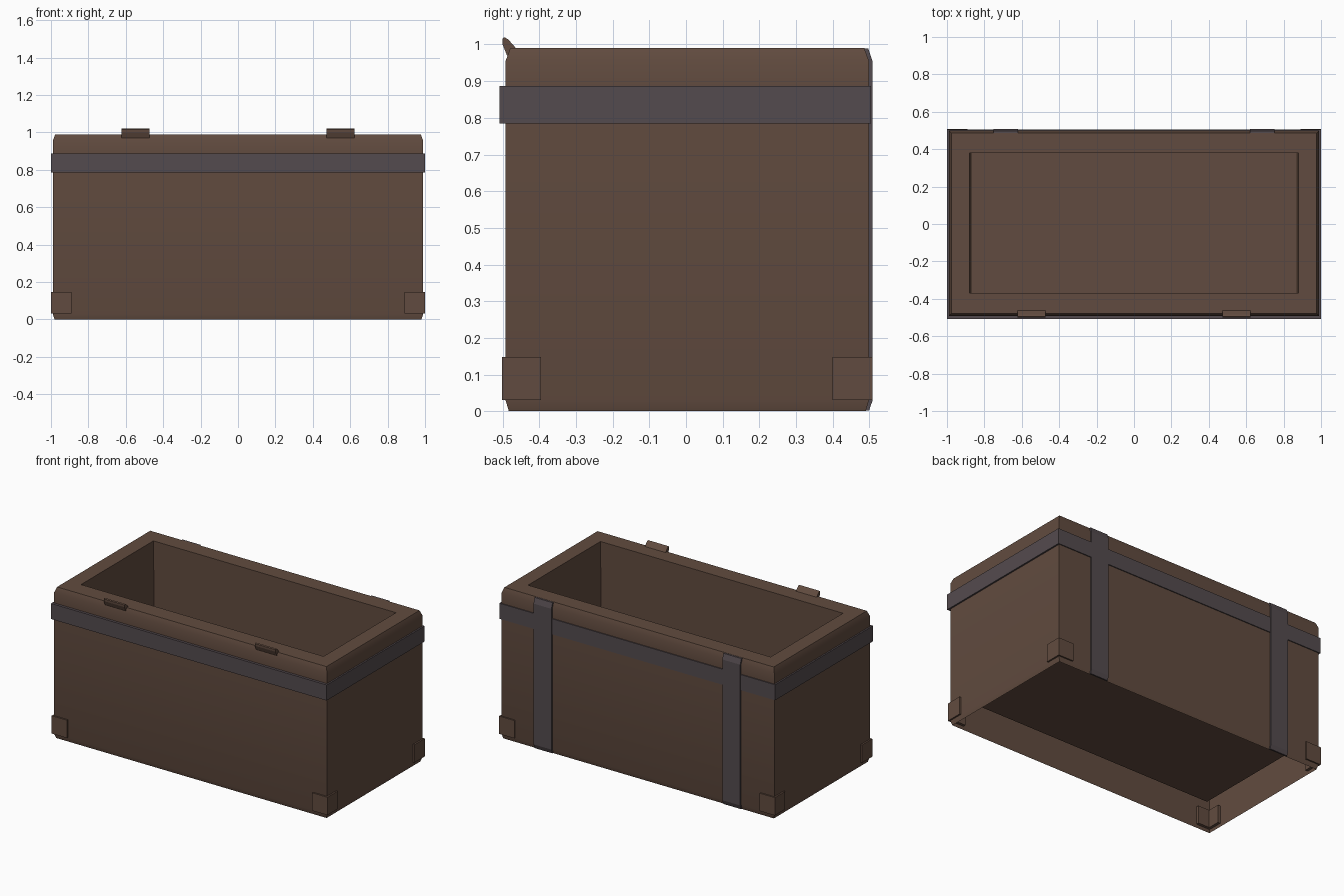
import bpy, bmesh, math

if "Cube" in bpy.data.objects:
    bpy.data.objects.remove(bpy.data.objects["Cube"])

def mat(name, rgb):
    m = bpy.data.materials.new(name)
    m.diffuse_color = (*rgb, 1)
    m.use_nodes = True
    m.node_tree.nodes["Principled BSDF"].inputs["Base Color"].default_value = m.diffuse_color
    return m

WOOD = mat("brown wood", (0.121, 0.071, 0.050))
METAL = mat("grey metal", (0.088, 0.070, 0.077))

X, Y0, Y1 = 0.99, -0.492, 0.499   # outer body extents


def finish(name, bm, material, smooth=False, recalc=True):
    if recalc:
        bmesh.ops.recalc_face_normals(bm, faces=bm.faces)
    me = bpy.data.meshes.new(name)
    bm.to_mesh(me)
    bm.free()
    me.materials.append(material)
    ob = bpy.data.objects.new(name, me)
    bpy.context.collection.objects.link(ob)
    if smooth:
        bpy.ops.object.select_all(action='DESELECT')
        ob.select_set(True)
        bpy.context.view_layer.objects.active = ob
        bpy.ops.object.shade_smooth_by_angle(angle=math.radians(40))
    return ob


def ring(bm, x, y0, y1, z):
    return [bm.verts.new(p) for p in ((-x, y0, z), (x, y0, z), (x, y1, z), (-x, y1, z))]


def bridge(bm, rings):
    for a, b in zip(rings, rings[1:]):
        for i in range(4):
            j = (i + 1) % 4
            bm.faces.new((a[i], a[j], b[j], b[i]))


def prism(name, lower, upper, material):
    # closed solid between two matching outlines
    bm = bmesh.new()
    a = [bm.verts.new(p) for p in lower]
    b = [bm.verts.new(p) for p in upper]
    n = len(a)
    for i in range(n):
        j = (i + 1) % n
        bm.faces.new((a[i], a[j], b[j], b[i]))
    bm.faces.new(a[::-1])
    bm.faces.new(b)
    return finish(name, bm, material)


def extrude_x(name, profile, x0, x1, material):
    return prism(name, [(x0, y, z) for y, z in profile],
                 [(x1, y, z) for y, z in profile], material)


def corner_guard(name, s, y_out, y_in):
    # L-shaped plate wrapped round a vertical edge
    d = 1 if y_in > y_out else -1
    t = 0.028
    outline = [(s * 0.89, y_out), (s * 1.0, y_out), (s * 1.0, y_in),
               (s * (1.0 - t), y_in), (s * (1.0 - t), y_out + d * t), (s * 0.89, y_out + d * t)]
    prism(name, [(x, y, 0.031) for x, y in outline],
          [(x, y, 0.148) for x, y in outline], WOOD)


# body: chamfered outer shell, rim and sunken cavity, open underneath
bm = bmesh.new()
levels = [(0.009, 0.0), (0, 0.03), (0, 0.78), (0, 0.89), (0, 0.955), (0.013, 0.99)]
rings = [ring(bm, X - d, Y0 + d, Y1 - d, z) for d, z in levels]
rings.append(ring(bm, 0.88, -0.37, 0.38, 0.99))
rings.append(ring(bm, 0.868, -0.37, 0.38, 0.12))
bridge(bm, rings)
bm.faces.new(rings[-1])
finish("chest_body", bm, WOOD, smooth=True, recalc=False)

# metal band around the top
bm = bmesh.new()
rings = [ring(bm, 0.98, -0.48, 0.49, 0.785), ring(bm, 1.0, -0.509, 0.505, 0.785),
         ring(bm, 1.0, -0.509, 0.505, 0.887), ring(bm, 0.98, -0.48, 0.49, 0.887)]
bridge(bm, rings + [rings[0]])
finish("metal_band", bm, METAL)

# back straps, following the chamfers
strap = [(0.488, 0.002), (0.499, 0.002), (0.509, 0.03), (0.509, 0.953), (0.497, 0.989),
         (0.484, 0.989), (0.497, 0.953), (0.497, 0.03)]
# front catches leaning outward
catch = [(-0.488, 0.97), (-0.500, 1.0), (-0.501, 1.015), (-0.495, 1.02),
         (-0.484, 1.013), (-0.462, 0.988)]
for side, s in (("left", -1), ("right", 1)):
    extrude_x(f"back_strap_{side}", strap, *sorted((s * 0.62, s * 0.75)), METAL)
    extrude_x(f"front_catch_{side}", catch, *sorted((s * 0.473, s * 0.623)), WOOD)
    corner_guard(f"front_corner_guard_{side}", s, -0.502, -0.395)
    corner_guard(f"back_corner_guard_{side}", s, 0.508, 0.40)
